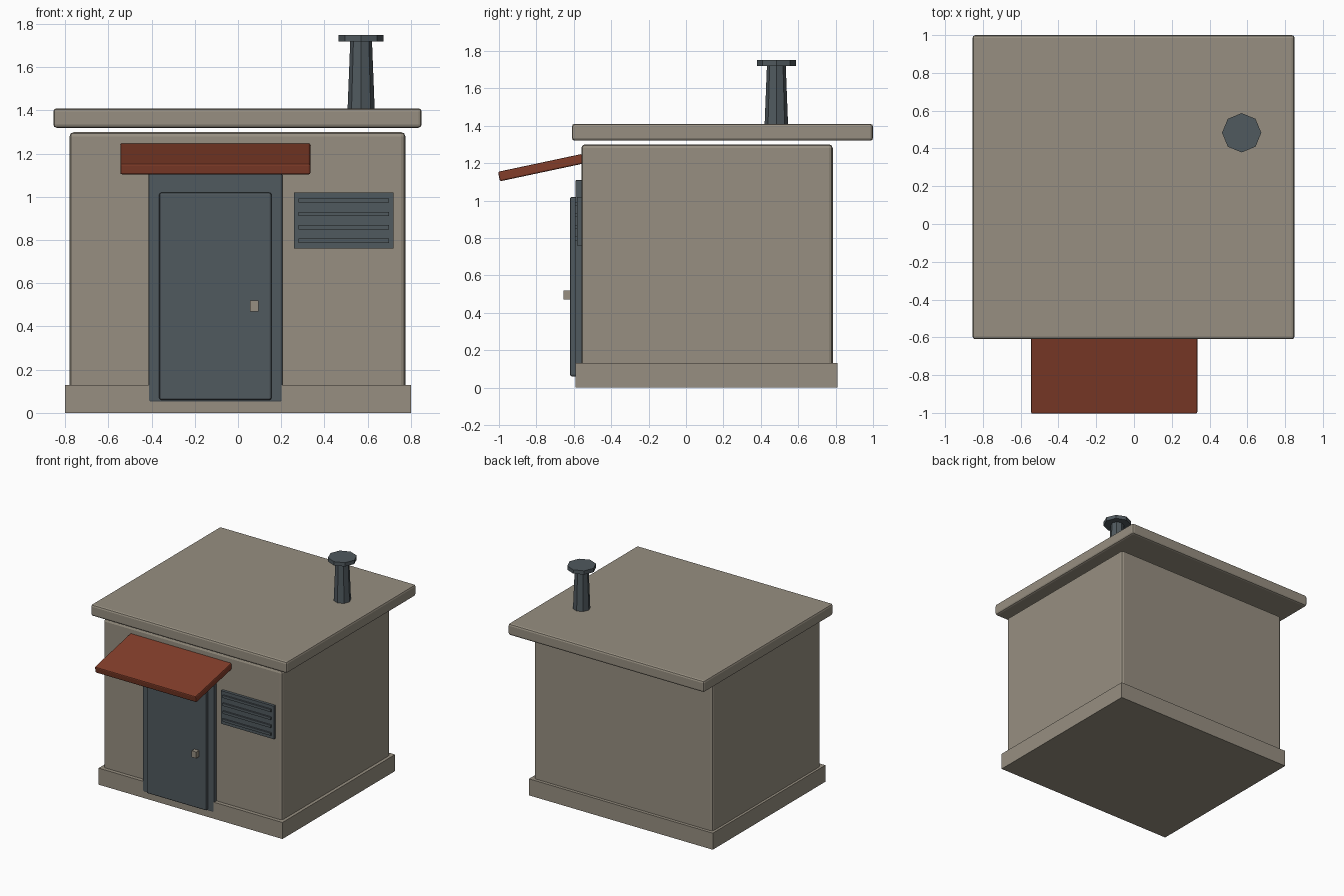
import bpy, math
from mathutils import Vector

cube = bpy.data.objects.get("Cube")
if cube:
    bpy.data.objects.remove(cube, do_unlink=True)


def material(name, rgb):
    m = bpy.data.materials.new(name)
    m.use_nodes = True
    m.diffuse_color = (*rgb, 1)
    m.node_tree.nodes["Principled BSDF"].inputs["Base Color"].default_value = (*rgb, 1)
    return m


concrete = material("warm_concrete", (0.31, 0.275, 0.22))
metal = material("blue_grey_metal", (0.08, 0.1, 0.112))
rust = material("rust_red", (0.225, 0.047, 0.023))


def box(name, low, high, mat, bevel=0.0, tilt=0.0):
    """Box between two corners, optionally bevelled and tilted about x."""
    low, high = Vector(low), Vector(high)
    bpy.ops.mesh.primitive_cube_add(size=1, location=(low + high) / 2)
    ob = bpy.context.object
    ob.name = name
    ob.scale = high - low
    bpy.ops.object.transform_apply(location=False, rotation=False, scale=True)
    ob.rotation_euler.x = tilt
    ob.data.materials.append(mat)
    if bevel:
        mod = ob.modifiers.new("edge_bevel", 'BEVEL')
        mod.width = bevel
        mod.segments = 2
    return ob


# Building shell
box("plinth", (-0.8, -0.59, 0), (0.8, 0.81, 0.13), concrete)
box("walls", (-0.78, -0.56, 0.05), (0.775, 0.785, 1.3), concrete, 0.02)
box("roof_slab", (-0.855, -0.61, 1.32), (0.85, 1.0, 1.41), concrete, 0.015)

# Door with frame and handle
box("door_frame", (-0.415, -0.592, 0.05), (0.205, -0.5, 1.11), metal, 0.008)
box("door", (-0.365, -0.62, 0.06), (0.155, -0.56, 1.02), metal, 0.01)
box("door_handle", (0.055, -0.655, 0.47), (0.095, -0.61, 0.52), concrete)

# Sloping awning over the door
box("awning", (-0.545, -1.005, 1.15), (0.335, -0.545, 1.202), rust, 0.008, math.radians(12))

# Louvred vent
box("vent_panel", (0.26, -0.582, 0.76), (0.72, -0.55, 1.02), metal)
for i in range(4):
    z = 0.797 + i * 0.062
    box(f"vent_slat_{i + 1}", (0.28, -0.594, z - 0.01), (0.7, -0.57, z + 0.01), metal)

# Flue with a flat cap
for name, r1, r2, z1, z2 in (("flue_pipe", 0.063, 0.05, 1.4, 1.73),
                             ("flue_cap", 0.104, 0.104, 1.72, 1.75)):
    bpy.ops.mesh.primitive_cone_add(vertices=8, radius1=r1, radius2=r2, depth=z2 - z1,
                                    location=(0.57, 0.483, (z1 + z2) / 2))
    bpy.context.object.name = name
    bpy.context.object.data.materials.append(metal)
